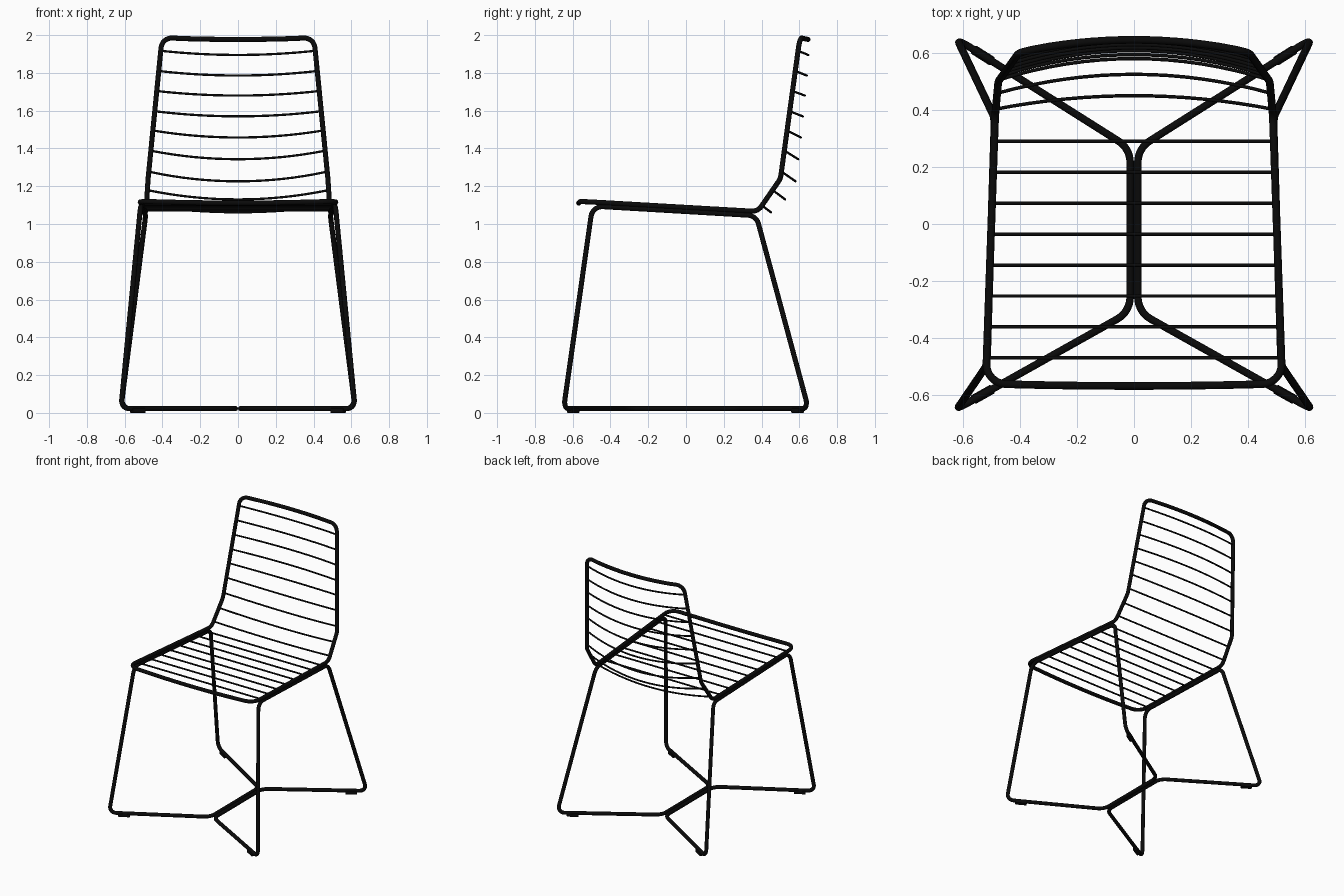
import bpy
import math
from mathutils import Vector

if "Cube" in bpy.data.objects:
    bpy.data.objects.remove(bpy.data.objects["Cube"])

black = bpy.data.materials.new("black_steel")
black.diffuse_color = (0.003, 0.003, 0.003, 1)
black.use_nodes = True
black.node_tree.nodes["Principled BSDF"].inputs["Base Color"].default_value = black.diffuse_color


def rounded(corners, cyclic=True, steps=8):
    """Corners are (x, y, z, fillet radius); returns a filleted path."""
    pts, n = [], len(corners)
    for i, c in enumerate(corners):
        p, r = Vector(c[:3]), c[3]
        if r == 0 or (not cyclic and i in (0, n - 1)):
            pts.append(p)
            continue
        a = (Vector(corners[i - 1][:3]) - p).normalized()
        b = (Vector(corners[(i + 1) % n][:3]) - p).normalized()
        half = a.angle(b) / 2
        mid = (a + b).normalized()
        centre = p + mid * (r / math.sin(half))
        start = p + a * (r / math.tan(half)) - centre
        end = p + b * (r / math.tan(half)) - centre
        sweep = math.pi - 2 * half
        for k in range(steps + 1):
            t = k / steps
            pts.append(centre + (start * math.sin((1 - t) * sweep)
                                 + end * math.sin(t * sweep)) / math.sin(sweep))
    return pts


def tube(name, paths, radius, cyclic):
    """Sweep a round bar along each path and turn it into a mesh."""
    cu = bpy.data.curves.new(name, 'CURVE')
    cu.dimensions = '3D'
    cu.bevel_depth = radius
    cu.bevel_resolution = 4
    cu.use_fill_caps = True
    cu.materials.append(black)
    for path in paths:
        sp = cu.splines.new('POLY')
        sp.points.add(len(path) - 1)
        for q, p in zip(sp.points, path):
            q.co = (*p, 1)
        sp.use_cyclic_u = cyclic
    ob = bpy.data.objects.new(name, cu)
    bpy.context.collection.objects.link(ob)
    bpy.ops.object.select_all(action='DESELECT')
    ob.select_set(True)
    bpy.context.view_layer.objects.active = ob
    bpy.ops.object.convert(target='MESH')
    bpy.ops.object.shade_smooth_by_angle(angle=math.radians(40))
    return bpy.context.object


BAR, WIRE = 0.0135, 0.006

# Seat and back outline: one closed bar
right = [(0.52, -0.56, 1.12, 0.07), (0.487, 0.38, 1.066, 0.06),
         (0.476, 0.50, 1.24, 0.08), (0.402, 0.603, 1.988, 0.06)]
top = [(x, 0.603 + 0.043 * (1 - (x / 0.402) ** 2), 1.986 - 0.009 * (1 - (x / 0.402) ** 2), 0)
       for x in [0.3 - 0.05 * i for i in range(13)]]
left = [(-x, y, z, r) for x, y, z, r in reversed(right)]
front = [(x, -0.568 + 0.03 * x * x, 1.111 + 0.035 * x * x, 0)
         for x in [-0.36 + 0.06 * i for i in range(13)]]
tube("seat_back_frame", [rounded(right + top + left + front)], BAR, True)

# Straight seat wires
seat = []
for i in range(8):
    y = 0.29 - 0.1085 * i
    x = 0.518 - 0.035 * (y + 0.56) / 0.94
    z = 1.12 - 0.054 * (y + 0.56) / 0.94
    seat.append([(-x, y, z), (x, y, z)])
tube("seat_wires", seat, WIRE, False)

# Bowed back wires: end y, end z, middle y, middle z
back = []
for ye, ze, ym, zm in [(0.402, 1.098, 0.45, 1.062), (0.458, 1.18, 0.525, 1.13),
                       (0.506, 1.277, 0.58, 1.226), (0.522, 1.388, 0.594, 1.343),
                       (0.535, 1.495, 0.608, 1.458), (0.549, 1.597, 0.618, 1.57),
                       (0.564, 1.704, 0.629, 1.68), (0.579, 1.81, 0.639, 1.786),
                       (0.593, 1.917, 0.647, 1.895)]:
    xe = 0.476 - 0.099 * (ze - 1.24)
    wire = []
    for k in range(17):
        u = -1 + k / 8
        wire.append((u * xe, ym + (ye - ym) * u * u, zm + (ze - zm) * u * u))
    back.append(wire)
tube("back_wires", back, WIRE, False)

for side, s in (("right", 1), ("left", -1)):
    # Leg loop: under-seat rail, two legs, bent floor bar
    leg = [(0.516, -0.495, 1.095, 0.06), (0.489, 0.372, 1.044, 0.06),
           (0.620, 0.648, 0.023, 0.04), (0.0135, 0.265, 0.023, 0.09),
           (0.0135, -0.308, 0.023, 0.09), (0.620, -0.648, 0.023, 0.04)]
    tube(side + "_leg_loop", [rounded([(s * x, y, z, r) for x, y, z, r in leg])], BAR, True)

    # Floor glides clipped under the bar
    for end, e, slope in (("rear", 1, 0.383 / 0.6065), ("front", -1, 0.340 / 0.6065)):
        x = 0.53
        y = 0.648 - (0.620 - x) * slope
        bpy.ops.mesh.primitive_cube_add(size=1, location=(s * x, e * y, 0.0125))
        ob = bpy.context.object
        ob.name = f"{end}_{side}_glide"
        ob.scale = (0.08, 0.034, 0.025)
        ob.rotation_euler.z = s * e * math.atan(slope)
        ob.data.materials.append(black)
        bpy.ops.object.transform_apply(location=False, rotation=False, scale=True)
        bev = ob.modifiers.new("soft_edges", 'BEVEL')
        bev.width = 0.004
        bev.segments = 2
